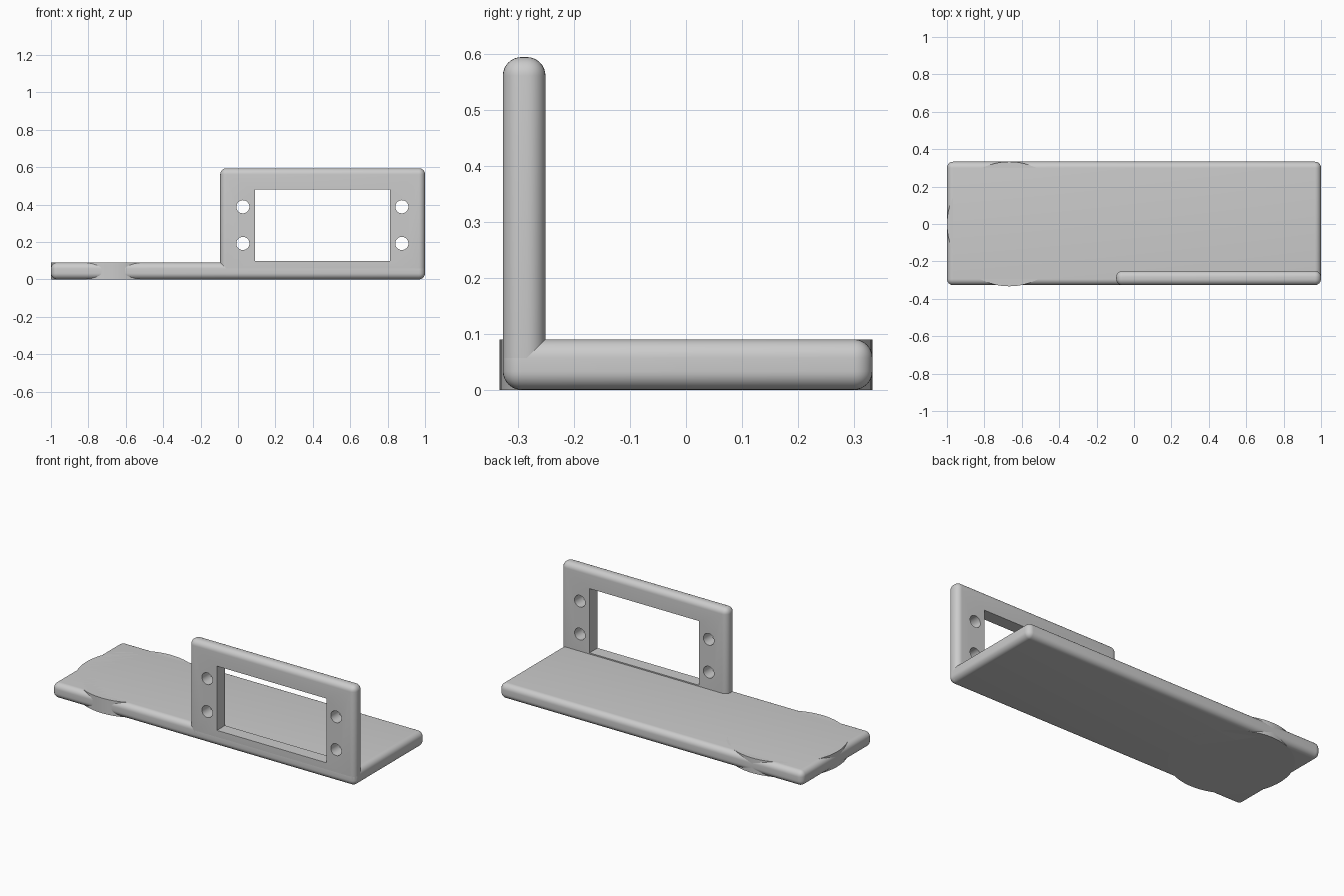
import bpy
import math

if "Cube" in bpy.data.objects:
    bpy.data.objects.remove(bpy.data.objects["Cube"])

grey = bpy.data.materials.new("light grey")
grey.use_nodes = True
grey.diffuse_color = (0.6, 0.6, 0.6, 1)
grey.node_tree.nodes["Principled BSDF"].inputs["Base Color"].default_value = (0.6, 0.6, 0.6, 1)

ROUND = 0.033


def box(name, low, high):
    centre = [(a + b) / 2 for a, b in zip(low, high)]
    bpy.ops.mesh.primitive_cube_add(size=1, location=centre)
    obj = bpy.context.object
    obj.name = name
    obj.scale = [b - a for a, b in zip(low, high)]
    bpy.ops.object.transform_apply(location=False, rotation=False, scale=True)
    obj.data.materials.append(grey)
    return obj


def cylinder(name, radius, depth, centre, tilt=0):
    bpy.ops.mesh.primitive_cylinder_add(vertices=96, radius=radius, depth=depth,
                                        location=centre, rotation=(tilt, 0, 0))
    obj = bpy.context.object
    obj.name = name
    obj.data.materials.append(grey)
    return obj


def apply(obj, modifier):
    bpy.context.view_layer.objects.active = obj
    bpy.ops.object.modifier_apply(modifier=modifier.name)


def round_edges(obj):
    bevel = obj.modifiers.new("round", "BEVEL")
    bevel.width = ROUND
    bevel.segments = 8
    apply(obj, bevel)


def cut(obj, cutter):
    boolean = obj.modifiers.new("cut", "BOOLEAN")
    boolean.operation = "DIFFERENCE"
    boolean.solver = "EXACT"
    boolean.object = cutter
    apply(obj, boolean)
    bpy.data.objects.remove(cutter)


def smooth(obj):
    bpy.ops.object.select_all(action="DESELECT")
    obj.select_set(True)
    bpy.context.view_layer.objects.active = obj
    bpy.ops.object.shade_smooth_by_angle(angle=math.radians(30))


# Long rounded base plate
base = box("base_plate", (-1, -0.327, 0), (1, 0.333, 0.09))
round_edges(base)

# Sharp-edged disc that bulges past the plate at its right end
disc = cylinder("round_pad", 0.333, 0.09, (-0.667, 0, 0.045))

# Upright mounting plate along the front edge
upright = box("upright_plate", (-0.095, -0.327, 0), (1, -0.251, 0.594))
round_edges(upright)

# Window and four screw holes
cut(upright, box("window_cutter", (0.09, -0.5, 0.097), (0.812, 0, 0.48)))
for x in (0.026, 0.876):
    for z in (0.192, 0.388):
        cut(upright, cylinder("hole_cutter", 0.035, 0.4, (x, -0.29, z), math.pi / 2))

for part in (base, disc, upright):
    smooth(part)
